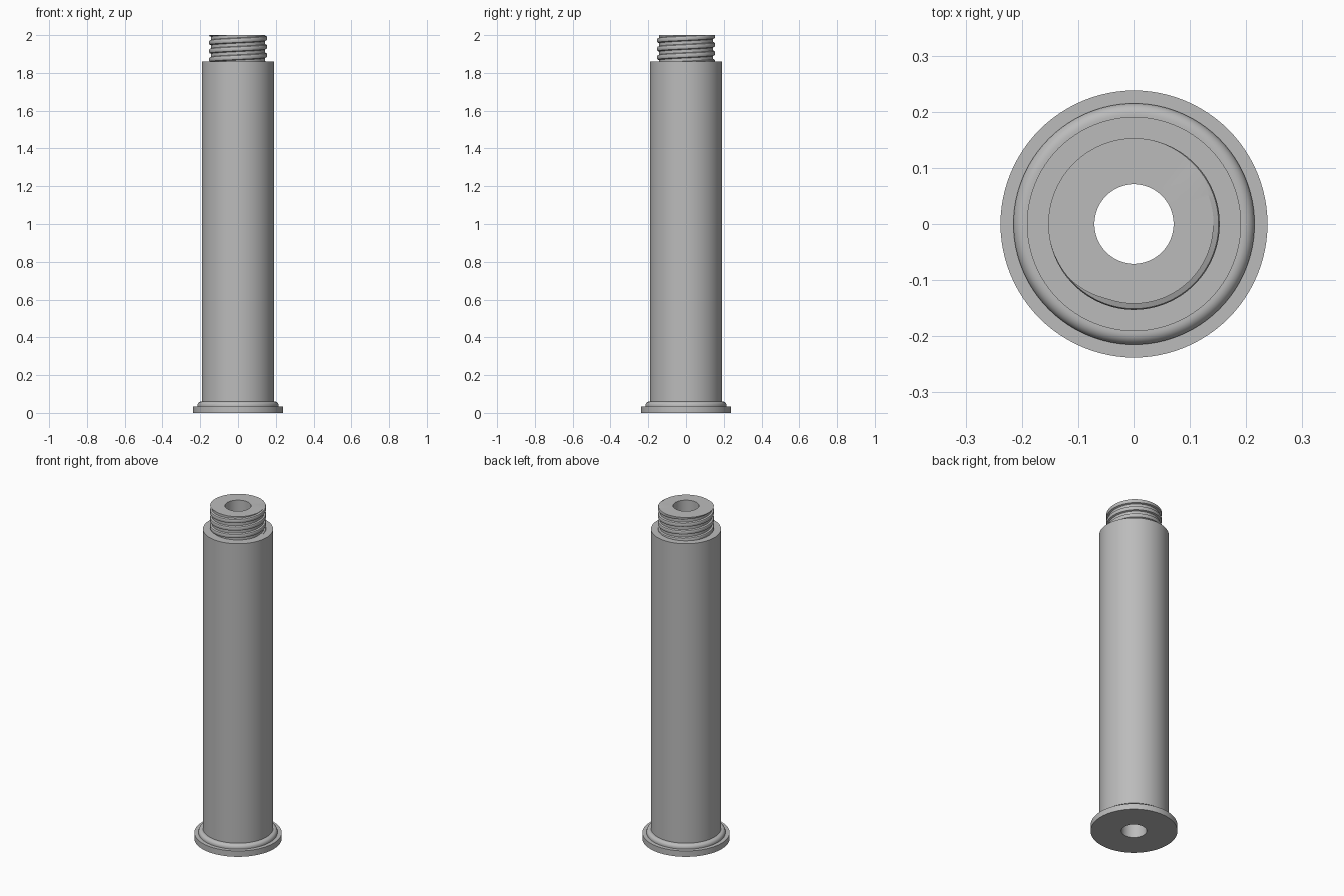
import bpy, bmesh
from math import sin, cos, pi, radians

cube = bpy.data.objects.get("Cube")
if cube:
    bpy.data.objects.remove(cube)

SEG = 96
BORE = 0.071
SHOULDER, TOP = 1.86, 2.0
PITCH = 0.045

grey = bpy.data.materials.new("plain_grey")
grey.use_nodes = True
colour = (0.5, 0.5, 0.5, 1)
grey.diffuse_color = colour
grey.node_tree.nodes["Principled BSDF"].inputs["Base Color"].default_value = colour


def sweep(name, section):
    """Skin the (radius, z) sections given by section(angle) round the z axis."""
    bm = bmesh.new()
    columns = []
    for i in range(SEG + 1):
        a = 2 * pi * i / SEG
        columns.append([bm.verts.new((r * cos(a), r * sin(a), z)) for r, z in section(a)])
    for left, right in zip(columns, columns[1:]):
        for j in range(len(left) - 1):
            bm.faces.new((left[j], right[j], right[j + 1], left[j + 1]))
    bmesh.ops.remove_doubles(bm, verts=bm.verts, dist=1e-5)
    bmesh.ops.recalc_face_normals(bm, faces=bm.faces)
    mesh = bpy.data.meshes.new(name)
    bm.to_mesh(mesh)
    bm.free()
    mesh.materials.append(grey)
    obj = bpy.data.objects.new(name, mesh)
    bpy.context.collection.objects.link(obj)
    bpy.ops.object.select_all(action="DESELECT")
    obj.select_set(True)
    bpy.context.view_layer.objects.active = obj
    bpy.ops.object.shade_smooth_by_angle(angle=radians(30))
    return obj


# Tube with a wide foot flange and a rounded collar above it
collar = [(0.195 + 0.02 * cos(t * pi / 16), 0.04 + 0.02 * sin(t * pi / 16)) for t in range(9)]
tube = ([(BORE, SHOULDER), (BORE, 0), (0.238, 0), (0.238, 0.035), (0.215, 0.035)]
        + collar + [(0.191, 0.06), (0.191, SHOULDER), (0.138, SHOULDER)])
sweep("tube_with_flange", lambda a: tube)

# Thread tooth: (fraction of pitch, radius), crest centred on zero
TOOTH = [(-0.32, 0.142), (-0.24, 0.151), (-0.16, 0.153),
         (0.16, 0.153), (0.24, 0.151), (0.32, 0.142)]


def thread_section(a):
    """Helical teeth cut off flat at the shoulder and at the top."""
    shift = (a - radians(135)) / (2 * pi)
    path = [(r, TOP + PITCH * (turn + f + shift)) for turn in range(-6, 4) for f, r in TOOTH]
    points = []
    for r, z in path:
        points.append((r, z))

    def radius_at(z):
        for (r0, z0), (r1, z1) in zip(points, points[1:]):
            if z0 <= z <= z1:
                return r0 + (r1 - r0) * (z - z0) / (z1 - z0)

    ends = {z: (radius_at(z), z) for z in (SHOULDER, TOP)}
    clipped = [ends[SHOULDER] if z < SHOULDER else ends[TOP] if z > TOP else (r, z)
               for r, z in points]
    return clipped + [(BORE, TOP), (BORE, SHOULDER)]


sweep("threaded_neck", thread_section)
